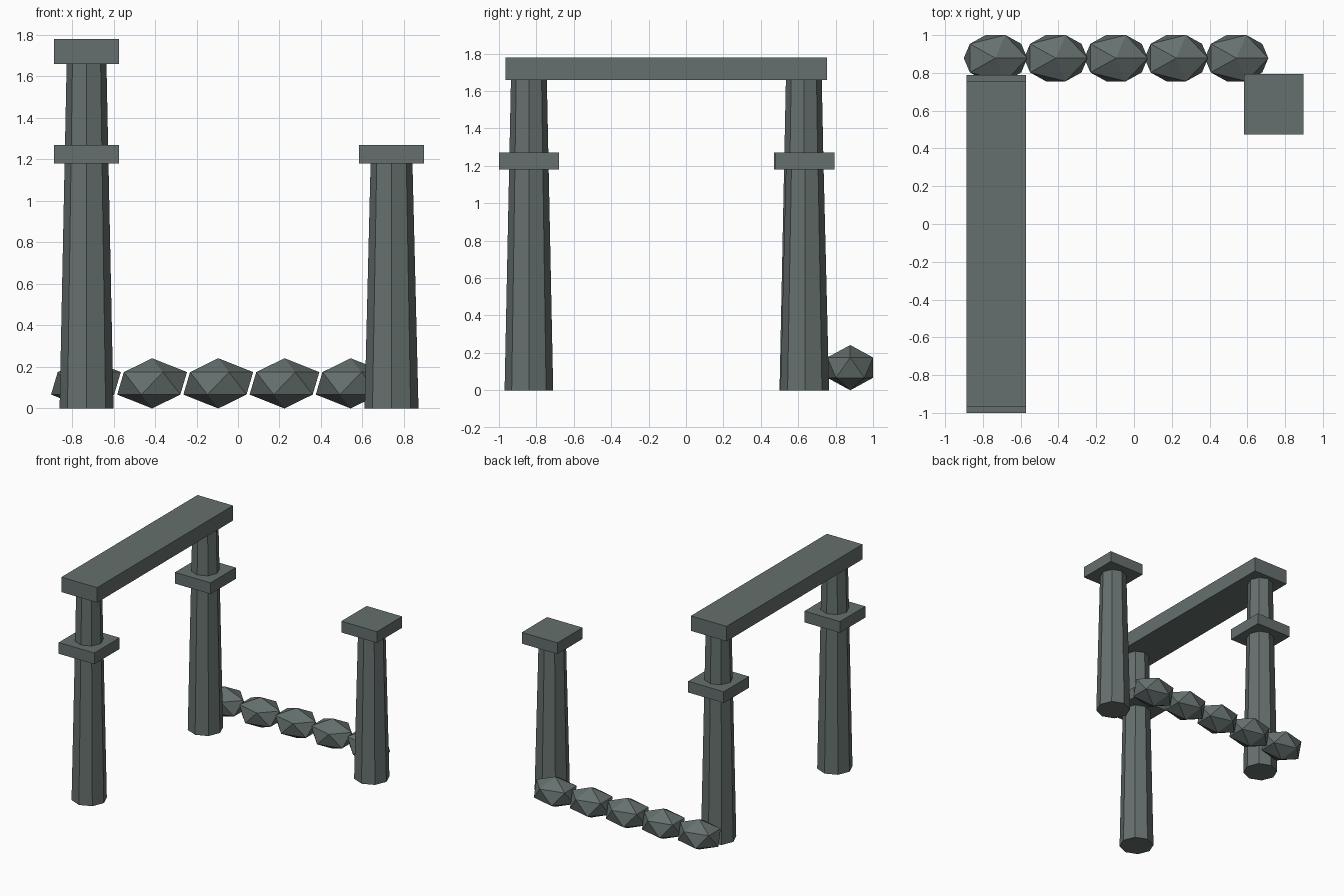
import bpy
import math

if "Cube" in bpy.data.objects:
    bpy.data.objects.remove(bpy.data.objects["Cube"])

stone = bpy.data.materials.new("grey_green_stone")
stone.diffuse_color = (0.13, 0.162, 0.155, 1)
stone.use_nodes = True
stone.node_tree.nodes["Principled BSDF"].inputs["Base Color"].default_value = stone.diffuse_color


def finish(name):
    ob = bpy.context.object
    ob.name = name
    ob.data.materials.append(stone)
    return ob


def block(name, center, size):
    bpy.ops.mesh.primitive_cube_add(size=1, location=center)
    finish(name).scale = size


def column(name, x, y, height, top_radius):
    # Tapered eight-sided shaft
    bpy.ops.mesh.primitive_cone_add(vertices=8, radius1=0.13, radius2=top_radius,
                                    depth=height, location=(x, y, height / 2))
    finish(name)


CAP = (0.315, 0.32, 0.09)
CAP_Z = 1.225

# Two tall columns with collars, and one short capped column
for label, x, y, h, r in (("front_left", -0.73, -0.84, 1.66, 0.096),
                          ("back_left", -0.73, 0.63, 1.66, 0.096),
                          ("back_right", 0.74, 0.635, 1.18, 0.101)):
    column(label + "_column", x, y, h, r)
    block(label + "_collar", (x, y, CAP_Z), CAP)

# Beam across the tall columns
block("lintel_beam", (-0.73, -0.105, 1.72), (0.315, 1.72, 0.12))

# Row of faceted boulders along the back
for i in range(5):
    bpy.ops.mesh.primitive_ico_sphere_add(subdivisions=1, radius=1,
                                          location=(-0.733 + 0.319 * i, 0.878, 0.121))
    finish(f"boulder_{i + 1}").scale = (0.188, 0.144, 0.121)
